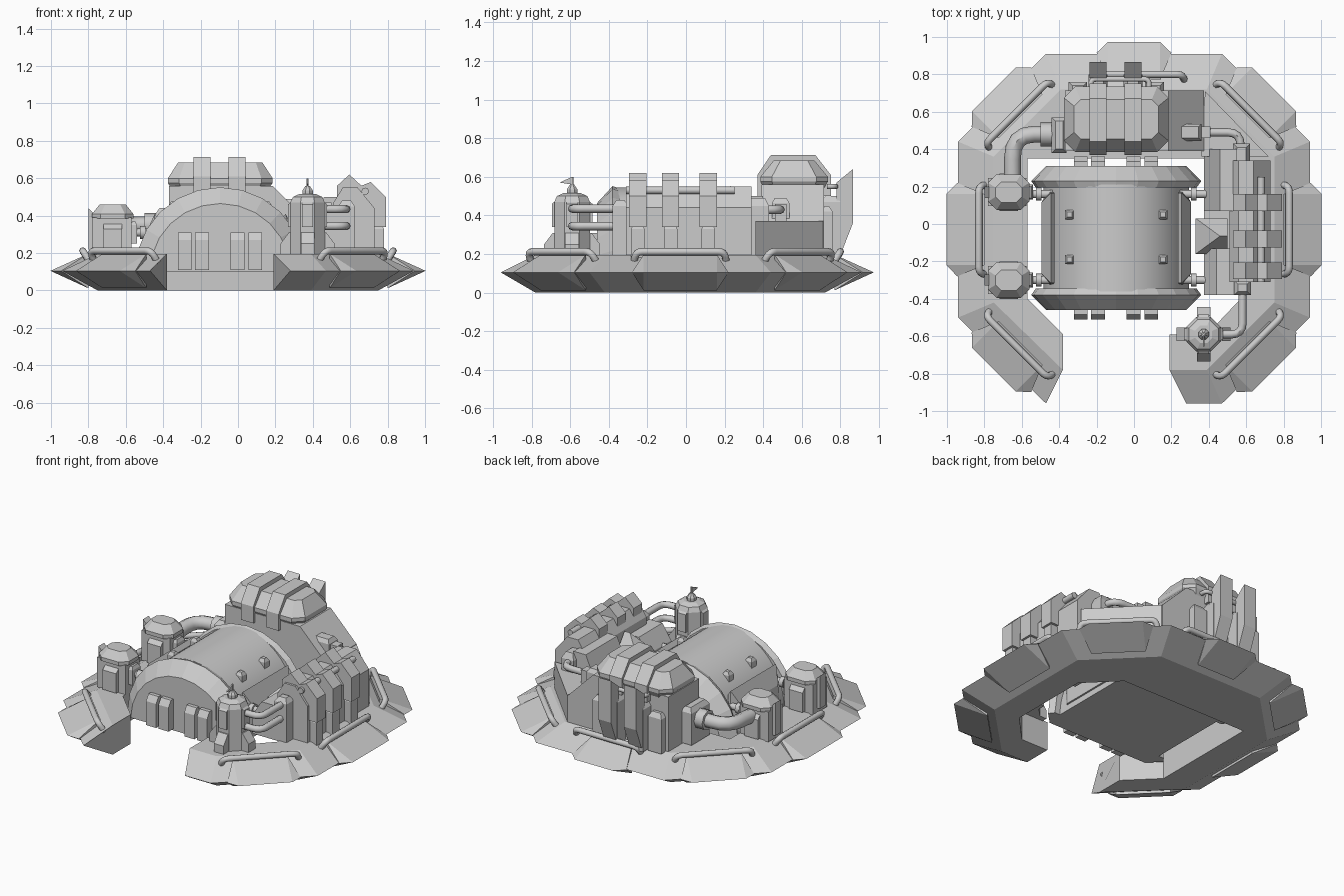
import bpy, bmesh
from math import pi, sin, cos
from mathutils import Vector, Matrix

if "Cube" in bpy.data.objects:
    bpy.data.objects.remove(bpy.data.objects["Cube"])

def finish(name, bm, smooth=False):
    bmesh.ops.recalc_face_normals(bm, faces=bm.faces)
    me = bpy.data.meshes.new(name)
    bm.to_mesh(me)
    bm.free()
    ob = bpy.data.objects.new(name, me)
    bpy.context.collection.objects.link(ob)
    if smooth:
        activate(ob)
        bpy.ops.object.shade_smooth_by_angle(angle=0.5)
    return ob

def activate(ob):
    bpy.ops.object.select_all(action='DESELECT')
    ob.select_set(True)
    bpy.context.view_layer.objects.active = ob

def hull(name, pts):
    bm = bmesh.new()
    for p in pts:
        bm.verts.new(p)
    bmesh.ops.convex_hull(bm, input=bm.verts)
    bmesh.ops.dissolve_limit(bm, angle_limit=0.01, verts=bm.verts, edges=bm.edges)
    return finish(name, bm)

def loft(name, rings, smooth=False, cap=True):
    """Skin closed cross-sections one after another."""
    bm = bmesh.new()
    vs = [[bm.verts.new(p) for p in r] for r in rings]
    n = len(rings[0])
    for a, b in zip(vs, vs[1:]):
        for i in range(n):
            bm.faces.new((a[i], a[(i + 1) % n], b[(i + 1) % n], b[i]))
    if cap:
        bm.faces.new(vs[0])
        bm.faces.new(vs[-1])
    return finish(name, bm, smooth)

def prism(name, profile, axis, a, b):
    def pt(u, v, t):
        return (t, u, v) if axis == 'x' else (u, t, v)
    return loft(name, [[pt(u, v, t) for u, v in profile] for t in (a, b)])

def box(name, x0, x1, y0, y1, z0, z1, inset=0, h=0):
    """Box, optionally with its top edges chamfered by inset and h."""
    pts = [(x, y, z) for x in (x0, x1) for y in (y0, y1) for z in (z0, z1 - h)]
    if h:
        pts += [(x, y, z1) for x in (x0 + inset, x1 - inset) for y in (y0 + inset, y1 - inset)]
    return hull(name, pts)

def tube(name, pts, r, bend=0.06):
    pts = [Vector(p) for p in pts]
    path = [pts[0]]
    for a, b, c in zip(pts, pts[1:], pts[2:]):
        p = b + (a - b).normalized() * min(bend, (a - b).length * .5)
        q = b + (c - b).normalized() * min(bend, (c - b).length * .5)
        path += [p * (1 - t) ** 2 + b * 2 * t * (1 - t) + q * t * t for t in (0, .25, .5, .75, 1)]
    path.append(pts[-1])
    cu = bpy.data.curves.new(name, 'CURVE')
    cu.dimensions = '3D'
    cu.bevel_depth, cu.bevel_resolution, cu.use_fill_caps = r, 2, True
    sp = cu.splines.new('POLY')
    sp.points.add(len(path) - 1)
    for s, p in zip(sp.points, path):
        s.co = (*p, 1)
    ob = bpy.data.objects.new(name, cu)
    bpy.context.collection.objects.link(ob)
    activate(ob)
    bpy.ops.object.convert(target='MESH')
    bpy.ops.object.shade_smooth_by_angle(angle=0.8)

def poly(cx, cy, r, z, n=8):
    return [(cx + r * cos((i + .5) * 2 * pi / n), cy + r * sin((i + .5) * 2 * pi / n), z) for i in range(n)]

def cut_rect(cx, cy, hx, hy, c, z):
    """Rectangle with cut corners."""
    q = [(hx, hy - c), (hx - c, hy), (c - hx, hy), (-hx, hy - c), (-hx, c - hy), (c - hx, -hy), (hx - c, -hy), (hx, c - hy)]
    return [(cx + x, cy + y, z) for x, y in q]

# Base ring: inner edge, flat-top edge and sharp outer edge at each corner
stations = [((-.38, -.59), (-.38, -.78), (-.47, -.96)), ((-.57, -.4), (-.75, -.42), (-.94, -.5)),
            ((-.57, .35), (-.75, .36), (-.94, .44)), ((-.39, .35), (-.39, .72), (-.47, .91)),
            ((.37, .35), (.39, .72), (.47, .91)), ((.57, .15), (.75, .36), (.94, .44)),
            ((.57, -.4), (.75, -.42), (.94, -.5)), ((.39, -.59), (.39, -.78), (.47, -.96)),
            ((.19, -.59), (.19, -.78), (.28, -.96))]
loft("base_ring", [[(*i, 0), (*i, .195), (*m, .195), (*o, .105), (*m, 0)] for i, m, o in stations])

# Armour plates and grab rails around the ring
for k in range(-1, 6):
    R = .997 if k % 2 else .94
    w = .2 if k == 2 else .225 if k % 2 else .25
    rot = Matrix.Translation((0, -.03, 0)) @ Matrix.Rotation(k * pi / 4, 4, 'Z')
    P = [(R + .063, s * (w - .06), .105) for s in (-1, 1)] + [(R + .005, s * w, .105) for s in (-1, 1)]
    P += [(R - .14, s * (w - .06), z) for s in (-1, 1) for z in (.012, .197)]
    hull("armour_plate", [rot @ Vector(p) for p in P])
    off = -.03 if k == 2 else 0
    rail = [(R - .15, -.24, .15), (R - .11, -.23, .212), (R - .11, .23, .212), (R - .15, .24, .15)]
    tube("grab_rail", [rot @ Vector((x, y + off, z)) for x, y, z in rail], .019, .035)

# Barrel-vaulted hall with flared end rims, raised above the ground
CX = -.095
def arch(y, rx, rz, n, zc=.1):
    return [(CX + rx * cos(pi * i / n), y, zc + rz * sin(pi * i / n)) for i in range(n + 1)]
loft("hall_vault", [arch(-.36, .39, .445, 32), arch(.21, .39, .445, 32)], True)
for s in (-1, 1):
    ys = [-.075 + s * d for d in (.27, .305, .385)]
    loft("hall_end_rim", [arch(ys[0], .43, .44, 12), arch(ys[1], .455, .452, 12), arch(ys[2], .375, .365, 12)])
    for x in (-.285, -.193, -.003, .092):
        prof = [(-.075 + s * d, z) for d, z in ((.37, .11), (.435, .11), (.435, .27), (.41, .31), (.37, .31))]
        prism("door_pillar", prof, 'x', x - .037, x + .037)
    # Side panels on the vault
    hull("hall_side_panel", [(CX + s * x, -.075 + t * y, z) for t in (-1, 1)
                             for x, y, z in ((.33, .24, .38), (.35, .24, .41), (.4, .19, .3), (.4, .19, .14), (.36, .26, .14))])
    for y in (.05, -.19):
        x = CX + s * .25
        box("vault_stud", x - .025, x + .025, y - .025, y + .025, .4, .475, .012, .02)
    # Pipe links from the hall to the side machinery
    for y in (.16, -.3):
        tube("hall_link", [(CX + s * .34, y, .31), (CX + s * .49, y, .31)], .022)
        tube("hall_link_collar", [(CX + s * .4, y, .31), (CX + s * .43, y, .31)], .035)

# Left pump houses
for y in (.17, -.3):
    box("pump_house", -.78, -.57, y - .075, y + .075, .19, .39)
    loft("pump_cap", [cut_rect(-.67, y, hx, hy, c, z) for hx, hy, c, z in
                      ((.11, .095, .045, .385), (.11, .095, .045, .41), (.07, .055, .03, .46))])
    prism("pump_fin", [(-.8, .22), (-.8, .44), (-.77, .41), (-.77, .22)], 'y', y - .03, y + .03)
    box("pump_valve", -.575, -.54, y - .04, y + .04, .25, .37, .01, .02)
    for s in (-1, 1):
        prism("pump_side_panel", [(y + s * .07, .2), (y + s * .1, .2), (y + s * .1, .33), (y + s * .07, .36)],
              'x', -.72, -.62)

# Rear power block with sloped shoulder and corner deck
prism("power_block", [(-.37, .15), (-.37, .56), (.185, .56), (.375, .37), (.375, .15)], 'y', .39, .715)
hull("corner_deck", [(x, y, z) for x, y in ((.36, .36), (.72, .36), (.38, .71)) for z in (.18, .37)])
loft("power_tank", [cut_rect(-.095, .56, hx, hy, c, z) for hx, hy, c, z in
                    ((.25, .15, .05, .53), (.28, .175, .06, .575), (.28, .175, .06, .6), (.225, .105, .035, .685))])
for x in (-.192, -.005):
    prism("tank_strap", [(.37, .5), (.37, .61), (.44, .713), (.67, .713), (.75, .61), (.75, .5)], 'x', x - .046, x + .046)
    prism("exhaust_fin", [(.78, .22), (.78, .57), (.865, .64), (.865, .36), (.81, .22)], 'x', x - .046, x + .046)
    box("exhaust_mount", x - .05, x + .05, .7, .8, .19, .5, .02, .03)
for x in (-.3, .11):
    box("rear_cabinet", x - .05, x + .05, .7, .76, .19, .45, .02, .03)
tube("tank_rail", [(-.23, .73, .55), (-.23, .775, .55), (.08, .775, .55), (.08, .73, .55)], .014, .03)
box("pipe_junction", .24, .36, .445, .535, .35, .49, .015, .025)
tube("rear_pipe", [(.33, .49, .43), (.57, .49, .43), (.57, .3, .43)], .022, .07)
box("junction_socket", .355, .41, .46, .52, .37, .46)

# Rear left pipe from the tank to the pump house
box("pipe_flange", -.44, -.36, .38, .57, .2, .44, .02, .03)
tube("pipe_collar", [(-.5, .48, .35), (-.42, .48, .35)], .065)
tube("corner_pipe", [(-.42, .48, .35), (-.65, .48, .35), (-.65, .22, .33)], .045, .14)

# Right machine block
prism("machine_block", [(.51, .17), (.51, .47), (.56, .55), (.64, .55), (.73, .44), (.73, .17)], 'y', -.31, .34)
prism("machine_shoulder_rear", [(.375, .19), (.375, .3), (.46, .5), (.55, .5), (.55, .19)], 'y', .07, .4)
prism("machine_shoulder_front", [(.375, .19), (.375, .32), (.44, .42), (.55, .42), (.55, .19)], 'y', -.38, -.13)
box("machine_deck", .375, .55, -.16, .1, .19, .25)
hull("peaked_hut", [(x, y, z) for x in (.33, .5) for y in (-.16, .03) for z in (.2, .34)] + [(.46, -.065, .47), (.5, -.065, .47)])
box("machine_end_box", .53, .62, .3, .43, .19, .49, .02, .04)
for y in (.115, -.08, -.25):
    prism("machine_strap", [(.53, .5), (.53, .56), (.595, .62), (.66, .56), (.71, .58), (.79, .5), (.79, .34), (.72, .34)],
          'y', y - .045, y + .045)
    box("machine_foot", .7, .78, y - .035, y + .035, .17, .36, .015, .03)
tube("machine_rail", [(.68, -.31, .53), (.68, .25, .53)], .02)

# Front right tower with buttresses, mast and pennant
TX, TY = .372, -.59
loft("corner_tower", [poly(TX, TY, r, z) for r, z in ((.1, .19), (.1, .47), (.085, .5), (.05, .515))])
loft("mast_base", [poly(TX, TY, r, z) for r, z in ((.03, .51), (.03, .535), (.012, .56))])
tube("mast", [(TX, TY, .54), (TX, TY, .6)], .006)
prism("pennant", [(TY, .6), (TY - .065, .57), (TY, .56)], 'x', TX - .004, TX + .004)
for k in range(4):
    rot = Matrix.Translation((TX, TY, 0)) @ Matrix.Rotation(k * pi / 2, 4, 'Z')
    P = [(.07, .19), (.145, .19), (.145, .25), (.1, .31), (.07, .31)]
    hull("tower_buttress", [rot @ Vector((x, t, z)) for x, z in P for t in (-.036, .036)])
    P = [(.08, .34), (.105, .34), (.105, .46), (.08, .48)]
    hull("tower_panel", [rot @ Vector((x, t, z)) for x, z in P for t in (-.03, .03)])
for z in (.435, .345):
    tube("tower_pipe", [(.42, -.59, z), (.58, -.59, z), (.58, -.28, z)], .022, .06)
box("pipe_socket", .535, .625, -.38, -.3, .19, .48, .02, .03)
